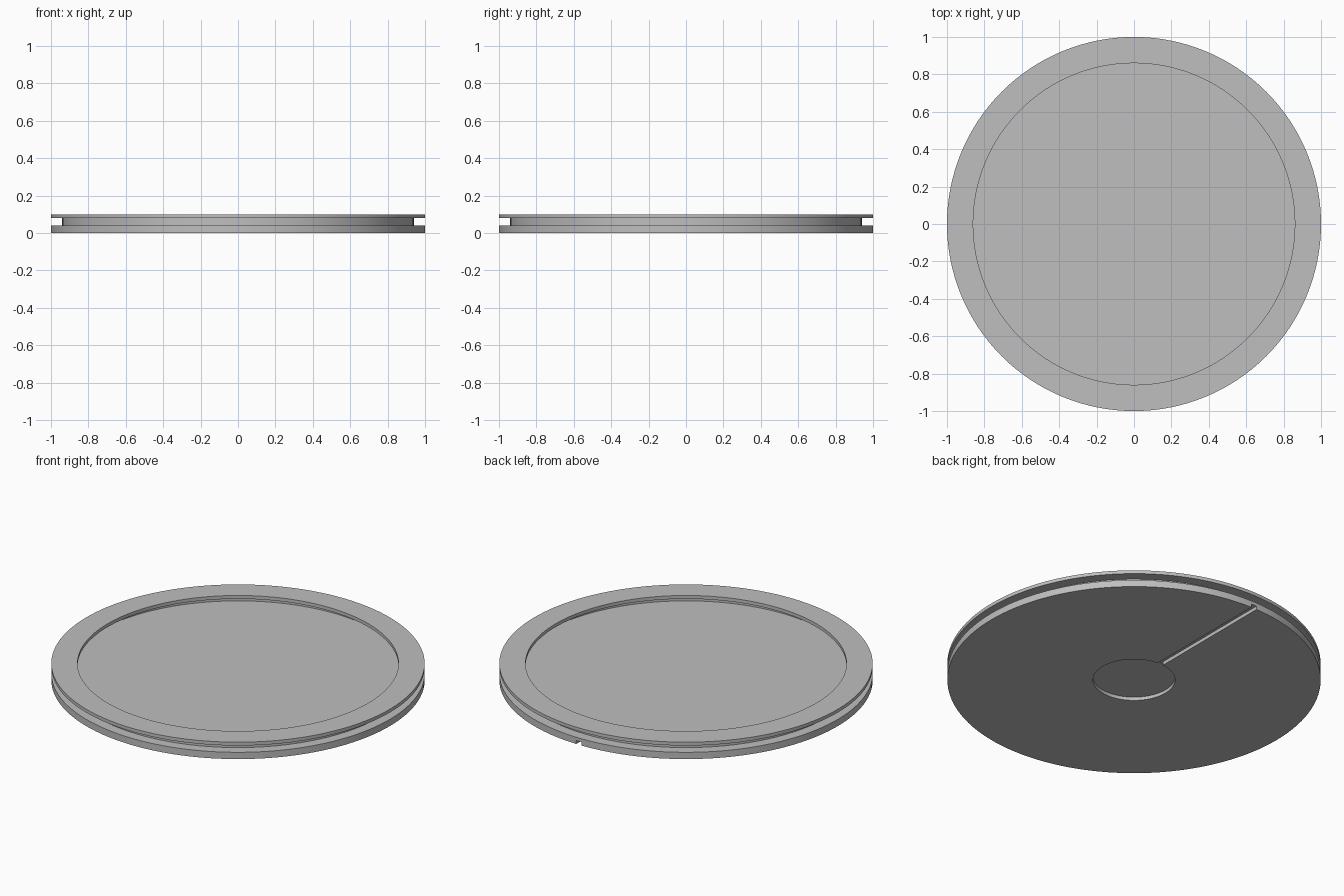
import bpy
import bmesh
import math

cube = bpy.data.objects.get("Cube")
if cube:
    bpy.data.objects.remove(cube, do_unlink=True)

# Plain grey finish
grey = bpy.data.materials.new("plain grey")
grey.use_nodes = True
color = (0.52, 0.52, 0.52, 1)
grey.diffuse_color = color
grey.node_tree.nodes["Principled BSDF"].inputs["Base Color"].default_value = color


def make_object(name, bm):
    bmesh.ops.recalc_face_normals(bm, faces=bm.faces)
    mesh = bpy.data.meshes.new(name)
    bm.to_mesh(mesh)
    bm.free()
    mesh.materials.append(grey)
    obj = bpy.data.objects.new(name, mesh)
    bpy.context.collection.objects.link(obj)
    return obj


def lathe(name, profile, steps=128):
    bm = bmesh.new()
    verts = [bm.verts.new((r, 0, z)) for r, z in profile]
    edges = [bm.edges.new(pair) for pair in zip(verts, verts[1:])]
    bmesh.ops.spin(bm, geom=verts + edges, cent=(0, 0, 0), axis=(0, 0, 1),
                   angle=math.tau, steps=steps, use_duplicate=False)
    bmesh.ops.remove_doubles(bm, verts=bm.verts, dist=0.0001)
    return make_object(name, bm)


# Disc: underside recess, grooved rim, overhanging lip and sunken floor
disc = lathe("grooved_disc", [
    (0, 0.02), (0.22, 0.02), (0.22, 0), (1, 0), (1, 0.04),
    (0.94, 0.04), (0.94, 0.08), (1, 0.08), (1, 0.1),
    (0.86, 0.1), (0.86, 0.08), (0.92, 0.08), (0.92, 0.04), (0, 0.04)])

# Radial channel from the underside recess out through the back rim
bm = bmesh.new()
bmesh.ops.create_cube(bm, size=1)
bmesh.ops.scale(bm, vec=(0.036, 0.9, 0.041), verts=bm.verts)
bmesh.ops.translate(bm, vec=(0, 0.65, 0), verts=bm.verts)
channel = make_object("channel_cutter", bm)
channel.hide_render = True

cut = disc.modifiers.new("channel", "BOOLEAN")
cut.operation = "DIFFERENCE"
cut.solver = "EXACT"
cut.object = channel
bpy.ops.object.select_all(action="DESELECT")
disc.select_set(True)
bpy.context.view_layer.objects.active = disc
bpy.ops.object.modifier_apply(modifier=cut.name)
bpy.data.objects.remove(channel, do_unlink=True)
bpy.ops.object.shade_smooth_by_angle(angle=math.radians(30))
